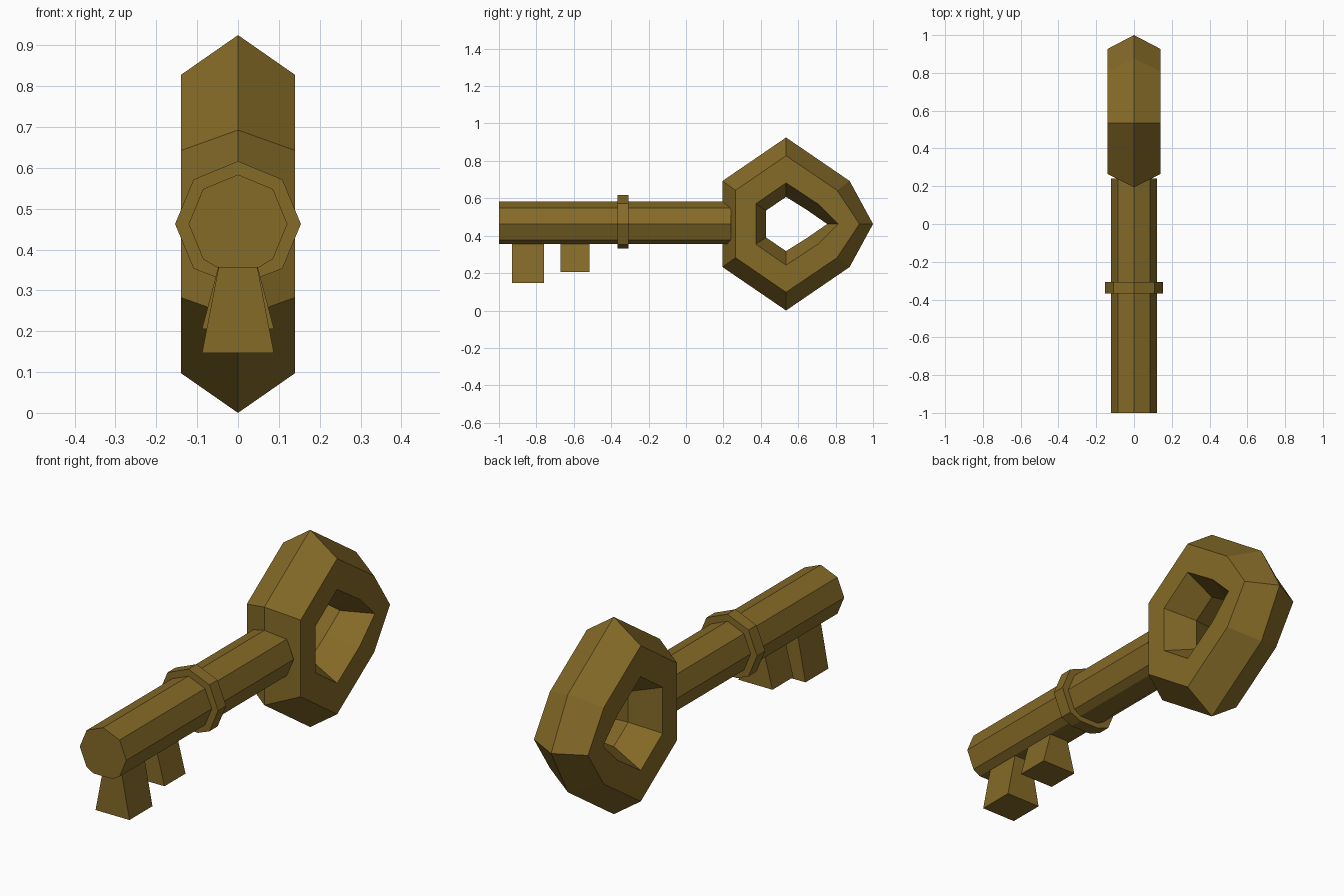
import bpy, bmesh, math

cube = bpy.data.objects.get("Cube")
if cube:
    bpy.data.objects.remove(cube, do_unlink=True)

brass = bpy.data.materials.new("aged brass")
brass.use_nodes = True
COLOR = (0.235, 0.145, 0.021, 1)
brass.diffuse_color = COLOR
brass.node_tree.nodes["Principled BSDF"].inputs["Base Color"].default_value = COLOR

MID = 0.4625      # height of the key's long axis
HALF = 0.14       # half thickness of the bow


def loft(name, rings, closed=False):
    """Skin a series of equal-length vertex rings, capped or joined in a loop."""
    bm = bmesh.new()
    loops = [[bm.verts.new(p) for p in ring] for ring in rings]
    pairs = list(zip(loops, loops[1:]))
    if closed:
        pairs.append((loops[-1], loops[0]))
    else:
        bm.faces.new(loops[0])
        bm.faces.new(loops[-1])
    n = len(loops[0])
    for a, b in pairs:
        for i in range(n):
            j = (i + 1) % n
            bm.faces.new((a[i], a[j], b[j], b[i]))
    bmesh.ops.recalc_face_normals(bm, faces=bm.faces)
    mesh = bpy.data.meshes.new(name)
    bm.to_mesh(mesh)
    bm.free()
    mesh.materials.append(brass)
    obj = bpy.data.objects.new(name, mesh)
    bpy.context.collection.objects.link(obj)
    return obj


def bow_ring(x, left, left_h, top_h, right, right_h, tip):
    """Seven-sided outline, symmetric about the key's axis."""
    upper = [(left, left_h), (0.535, top_h), (right, right_h)]
    lower = [(y, -h) for y, h in reversed(upper)]
    return [(x, y, MID + h) for y, h in upper + [(tip, 0)] + lower]


def rod(name, radius, floor, y0, y1):
    """Octagonal rod with its lowest corner cut flat."""
    corners = [(radius * math.cos(i * math.pi / 4), radius * math.sin(i * math.pi / 4))
               for i in range(8)]
    corners[6:7] = [(-0.05, -floor), (0.05, -floor)]
    return loft(name, [[(x, y, MID + z) for x, z in corners] for y in (y0, y1)])


def bit(name, y0, y1, bottom):
    """Tooth that flares towards its lower end."""
    return loft(name, [[(-w, y0, z), (w, y0, z), (w, y1, z), (-w, y1, z)]
                       for w, z in ((0.088, bottom), (0.045, 0.37))])


# Bow: ridged outside and inside, with flat cheeks
outer_ridge = (0.195, 0.23, 0.4625, 0.875, 0.23, 1.0)
outer_edge = (0.265, 0.18, 0.365, 0.808, 0.18, 0.927)
hole_edge = (0.373, 0.108, 0.22, 0.705, 0.108, 0.815)
hole_ridge = (0.428, 0.072, 0.145, 0.645, 0.076, 0.755)
loft("bow", [bow_ring(0, *outer_ridge), bow_ring(HALF, *outer_edge),
             bow_ring(HALF, *hole_edge), bow_ring(0, *hole_ridge),
             bow_ring(-HALF, *hole_edge), bow_ring(-HALF, *outer_edge)], closed=True)

# Shaft and collar
rod("shaft", 0.121, 0.107, -1.0, 0.24)
rod("collar", 0.154, 0.132, -0.367, -0.307)

# Teeth
bit("front_bit", -0.93, -0.76, 0.147)
bit("rear_bit", -0.67, -0.515, 0.206)
